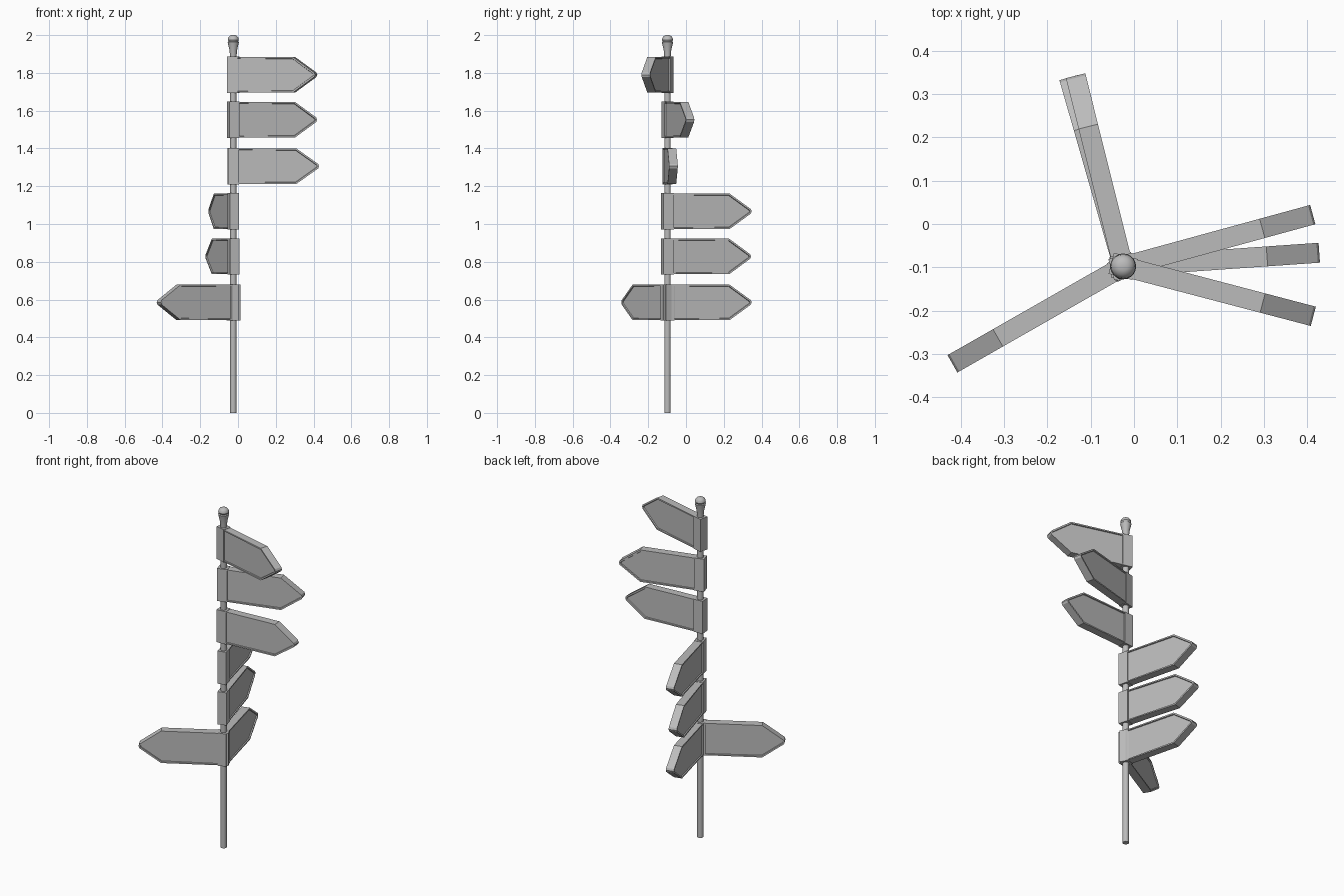
import bpy, bmesh, math
from mathutils import Matrix

cube = bpy.data.objects.get("Cube")
if cube:
    bpy.data.objects.remove(cube, do_unlink=True)

PX, PY = -0.025, -0.098

grey = bpy.data.materials.new("plain grey")
grey.use_nodes = True
colour = (0.5, 0.5, 0.5, 1)
grey.diffuse_color = colour
grey.node_tree.nodes["Principled BSDF"].inputs["Base Color"].default_value = colour


def make(name, bm, angle=0.0, z=0.0):
    bmesh.ops.recalc_face_normals(bm, faces=bm.faces)
    mesh = bpy.data.meshes.new(name)
    bm.to_mesh(mesh)
    bm.free()
    mesh.materials.append(grey)
    ob = bpy.data.objects.new(name, mesh)
    ob.location = (PX, PY, z)
    ob.rotation_euler.z = math.radians(angle)
    bpy.context.collection.objects.link(ob)
    return ob


def lathe(name, profile, sides=20):
    bm = bmesh.new()
    rings = []
    for r, z in profile:
        rings.append([bm.verts.new((r * math.cos(2 * math.pi * i / sides),
                                    r * math.sin(2 * math.pi * i / sides), z))
                      for i in range(sides)])
    for a, b in zip(rings, rings[1:]):
        for i in range(sides):
            j = (i + 1) % sides
            bm.faces.new((a[i], a[j], b[j], b[i]))
    bm.faces.new(rings[0])
    bm.faces.new(rings[-1])
    ob = make(name, bm)
    bpy.ops.object.select_all(action='DESELECT')
    ob.select_set(True)
    bpy.context.view_layer.objects.active = ob
    bpy.ops.object.shade_smooth_by_angle(angle=math.radians(35))


def arrow_board(name, angle, z):
    # Pointed outline, extruded, with a recessed panel on both faces
    half, thick = 0.094, 0.046
    outline = [(0.02, -half), (0.333, -half), (0.449, -0.012), (0.454, 0),
               (0.449, 0.012), (0.333, half), (0.02, half)]
    bm = bmesh.new()
    face = bm.faces.new([bm.verts.new((x, -thick / 2, h)) for x, h in outline])
    ext = bmesh.ops.extrude_face_region(bm, geom=[face], use_keep_orig=True)
    bmesh.ops.translate(bm, vec=(0, thick, 0),
                        verts=[g for g in ext["geom"] if isinstance(g, bmesh.types.BMVert)])
    bmesh.ops.recalc_face_normals(bm, faces=bm.faces)
    broad = [f for f in bm.faces if abs(f.normal.y) > 0.9]
    bmesh.ops.inset_individual(bm, faces=broad, thickness=0.009)
    bmesh.ops.inset_individual(bm, faces=broad, thickness=0.002, depth=-0.006)
    make(name, bm, angle, z)


def clamp(name, angle, z):
    # Square sleeve around the pole
    bm = bmesh.new()
    bmesh.ops.create_cube(bm, size=1, matrix=Matrix.Diagonal((0.057, 0.05, 0.192, 1)))
    make(name, bm, angle, z)


# Pole and finial
lathe("pole", [(0.017, 0), (0.017, 1.9)])
lathe("finial", [(0.017, 1.885), (0.02, 1.92), (0.027, 1.95), (0.03, 1.963),
                 (0.025, 1.967), (0.029, 1.975), (0.027, 1.986),
                 (0.02, 1.995), (0.01, 2.0)])

# Boards: direction in degrees and height
boards = [(-14.7, 1.79), (15.3, 1.552), (4, 1.306), (104, 1.067),
          (106, 0.828), (104, 0.585), (209.7, 0.585)]
for n, (angle, z) in enumerate(boards, 1):
    arrow_board(f"arrow_board_{n}", angle, z)
    clamp(f"clamp_{n}", angle, z)
